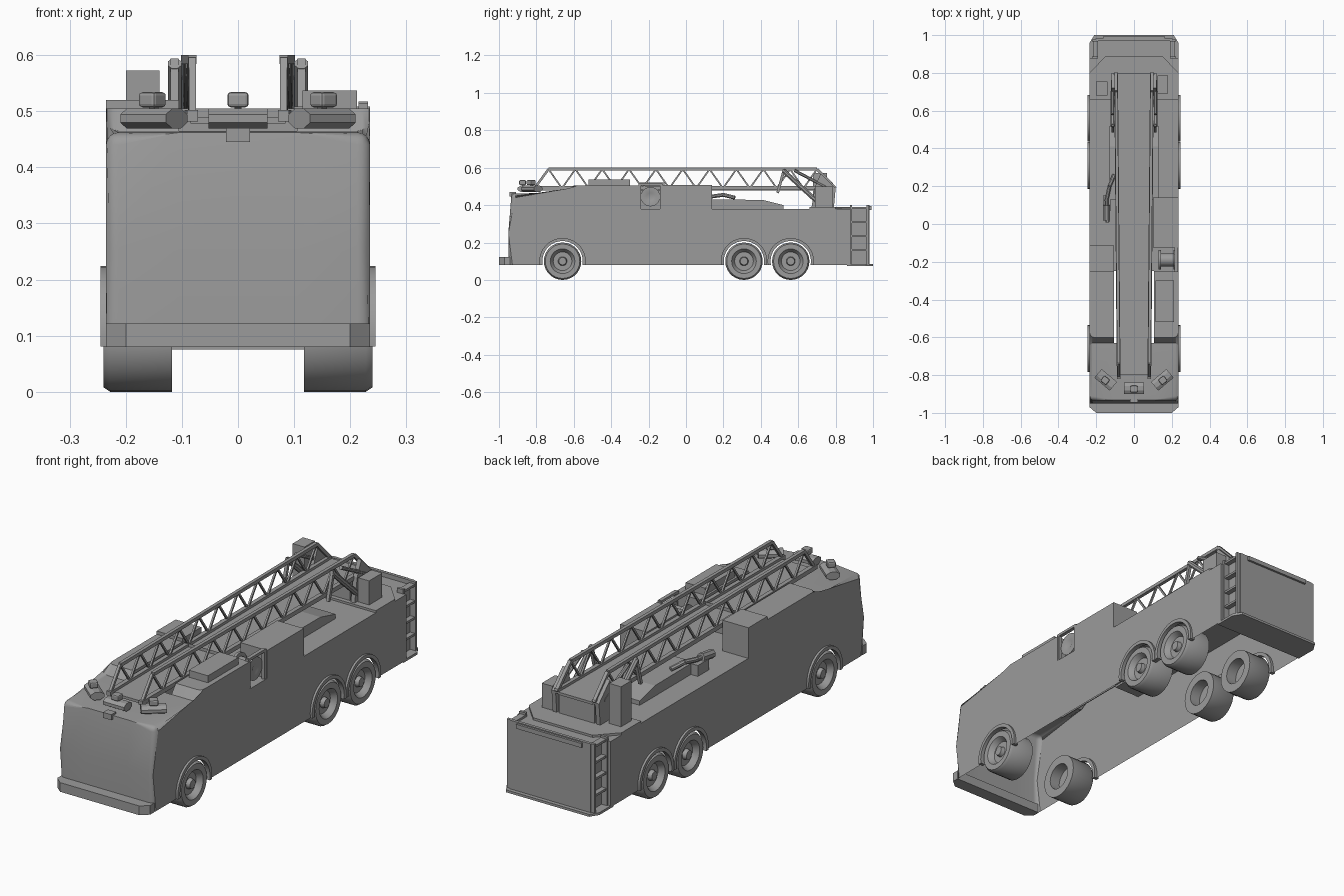
import bpy, bmesh, math
from mathutils import Vector, Matrix

if "Cube" in bpy.data.objects:
    bpy.data.objects.remove(bpy.data.objects["Cube"])

grey = bpy.data.materials.new("plain grey")
grey.use_nodes = True
grey.diffuse_color = (0.33, 0.33, 0.33, 1)
grey.node_tree.nodes["Principled BSDF"].inputs["Base Color"].default_value = grey.diffuse_color


def finish(name, bm, smooth=False):
    bmesh.ops.recalc_face_normals(bm, faces=bm.faces)
    mesh = bpy.data.meshes.new(name)
    bm.to_mesh(mesh)
    bm.free()
    mesh.materials.append(grey)
    ob = bpy.data.objects.new(name, mesh)
    bpy.context.collection.objects.link(ob)
    if smooth:
        bpy.ops.object.select_all(action='DESELECT')
        ob.select_set(True)
        bpy.context.view_layer.objects.active = ob
        bpy.ops.object.shade_smooth_by_angle(angle=math.radians(35))
    return ob


def box(name, x, y, z, bevel=0.0):
    bm = bmesh.new()
    bmesh.ops.create_cube(bm, size=1)
    for v in bm.verts:
        v.co = [a + (b - a) * (c + 0.5) for (a, b), c in zip((x, y, z), v.co)]
    if bevel:
        bmesh.ops.bevel(bm, geom=bm.edges[:], offset=bevel, segments=2, affect='EDGES', profile=0.5)
    return finish(name, bm)


def prism(name, pts, axis, a, b, smooth=False):
    """Extrude a 2D outline along an axis from a to b."""
    def at(p, t):
        return (t, p[0], p[1]) if axis == 'x' else (p[0], p[1], t)
    bm = bmesh.new()
    face = bm.faces.new([bm.verts.new(at(p, a)) for p in pts])
    top = bmesh.ops.extrude_face_region(bm, geom=[face])['geom']
    shift = Vector(at((0, 0), b - a))
    bmesh.ops.translate(bm, vec=shift, verts=[g for g in top if isinstance(g, bmesh.types.BMVert)])
    return finish(name, bm, smooth)


def bar(name, p, q, w, sides=4):
    p, q = Vector(p), Vector(q)
    bm = bmesh.new()
    bmesh.ops.create_cone(bm, cap_ends=True, segments=sides, radius1=w, radius2=w, depth=(q - p).length)
    turn = (q - p).to_track_quat('Z', 'Y').to_matrix().to_4x4()
    spin = Matrix.Rotation(math.pi / sides, 4, 'Z')
    bm.transform(Matrix.Translation((p + q) / 2) @ turn @ spin)
    return finish(name, bm, sides > 6)


def lathe_x(name, profile, y, z, steps=28):
    """Spin an (x, radius) profile about an axis running along x."""
    bm = bmesh.new()
    vs = [bm.verts.new((x, 0, r)) for x, r in profile]
    es = [bm.edges.new(pair) for pair in zip(vs, vs[1:])]
    bmesh.ops.spin(bm, geom=vs + es, axis=(1, 0, 0), cent=(0, 0, 0), angle=math.tau, steps=steps)
    bmesh.ops.remove_doubles(bm, verts=bm.verts, dist=1e-5)
    bmesh.ops.translate(bm, vec=(0, y, z), verts=bm.verts)
    return finish(name, bm, True)


def arc(cy, cz, r, a0, a1, n=20):
    return [(cy + r * math.cos(a0 + (a1 - a0) * i / n), cz + r * math.sin(a0 + (a1 - a0) * i / n))
            for i in range(n + 1)]


HALF, SLOT, LOW, DECK, ROOF = 0.235, 0.105, 0.08, 0.38, 0.505
AXLES = (-0.66, 0.31, 0.56)
sides = ((1, "left"), (-1, "right"))

# Body shell: open below, arched side walls, roof slot under the ladder
upper = [(-0.95, LOW), (-0.95, 0.25), (-0.933, 0.462), (-0.63, 0.465), (-0.6, ROOF),
         (-0.25, ROOF), (-0.25, DECK), (0.88, DECK), (0.88, LOW)]
dip = math.asin(0.02 / 0.11)
arches = [p for y in reversed(AXLES) for p in arc(y, 0.1, 0.11, -dip, math.pi + dip)]
bm = bmesh.new()
cols = [[bm.verts.new((x, *p)) for p in upper] for x in (-HALF, -SLOT, SLOT, HALF)]
for i in range(len(upper) - 1):
    for k in range(3):
        if not (k == 1 and i in (3, 4)):
            bm.faces.new((cols[k][i], cols[k + 1][i], cols[k + 1][i + 1], cols[k][i + 1]))
for k in (0, 3):
    bm.faces.new(cols[k] + [bm.verts.new((cols[k][0].co.x, *p)) for p in arches])
bm.edges.ensure_lookup_table()
round_edges = []
for e in bm.edges:
    a, b = e.verts[0].co, e.verts[1].co
    along = abs(a.x - b.x) < 1e-4 and abs(a.x) > 0.2 and len(e.link_faces) == 2
    front = max(a.y, b.y) < -0.55 and max(a.z, b.z) > 0.2
    brow = a.y < -0.93 and b.y < -0.93 and min(a.z, b.z) > 0.45
    if brow or (along and front):
        round_edges.append(e)
bmesh.ops.bevel(bm, geom=round_edges, offset=0.022, segments=4, affect='EDGES', profile=0.5)
finish("body_shell", bm, True)

# Walls of the roof slot
for s, n in sides:
    prism(n + "_slot_wall", [(-0.63, 0.465), (-0.6, ROOF), (-0.25, ROOF), (-0.25, DECK), (-0.63, DECK)],
          'x', s * SLOT, s * (SLOT + 0.004))

# Front bumper and rear step
prism("front_bumper", [(-HALF, -0.94), (-HALF, -0.97), (-0.2, -1), (0.2, -1), (HALF, -0.97), (HALF, -0.94)],
      'z', LOW, 0.122)
prism("rear_step", [(-HALF, 0.86), (HALF, 0.86), (HALF, 0.96), (0.21, 1), (-0.21, 1), (-HALF, 0.96)],
      'z', 0.075, 0.086)

# Wheels and wheel arches
tyre = [(0.118, 0.06), (0.118, 0.1), (0.228, 0.1), (0.24, 0.092), (0.24, 0.066), (0.232, 0.06),
        (0.215, 0.05), (0.215, 0.024), (0.233, 0.02), (0.233, 0)]
disc = [(0.17, 0), (0.17, 0.06), (0.118, 0.06)]
for y in AXLES:
    for s, n in sides:
        lathe_x(n + "_wheel", [(s * x, r) for x, r in disc + tyre[1:]], y, 0.1)
        ring = arc(y, 0.1, 0.124, -0.16, math.pi + 0.16) + arc(y, 0.1, 0.108, math.pi + 0.18, -0.18)
        prism(n + "_wheel_arch", ring, 'x', s * 0.222, s * 0.245, True)

# Upper side lockers and roof vent
box("left_locker", (0.1, HALF), (-0.125, 0.14), (0.37, 0.508))
box("right_locker", (-HALF, -0.105), (-0.252, -0.115), (0.37, 0.52))
box("roof_vent", (0.115, 0.212), (-0.52, -0.3), (0.5, 0.537))

# Hose reel between the cab and the left locker
lathe_x("hose_reel", [(0.13, 0), (0.13, 0.052), (0.142, 0.052), (0.142, 0.035), (0.208, 0.035),
                      (0.208, 0.052), (0.22, 0.052), (0.22, 0.02), (0.21, 0)], -0.19, 0.445, 20)
for y in (-0.248, -0.132):
    box("reel_post", (0.215, 0.232), (y - 0.007, y + 0.007), (DECK, 0.515))
box("reel_top_bar", (0.215, 0.232), (-0.25, -0.13), (0.505, 0.517))

# Raised hose bed on the deck
prism("hose_bed", [(0.13, DECK), (0.13, 0.43), (0.41, 0.428), (0.52, 0.4), (0.52, DECK)], 'x', -0.13, 0.13)

# Water cannon
path = [(-0.14, 0.01, 0.43), (-0.145, 0.13, 0.445), (-0.13, 0.2, 0.455), (-0.105, 0.26, 0.44)]
for p, q in zip(path, path[1:]):
    bar("cannon_pipe", p, q, 0.011, 8)
bar("cannon_nozzle", (-0.145, 0.02, 0.43), (-0.145, 0.1, 0.442), 0.02, 8)
box("cannon_base", (-0.165, -0.125), (0.07, 0.15), (DECK, 0.43))

# Turntable plate and control pedestals
prism("turntable_plate", [(-HALF, 0.66), (HALF, 0.66), (HALF, 0.8), (0.15, 0.89), (-0.15, 0.89), (-HALF, 0.8)],
      'z', DECK, 0.39)
box("left_pedestal", (0.125, 0.18), (0.69, 0.785), (DECK, 0.5))
box("right_pedestal", (-0.2, -0.14), (0.68, 0.755), (DECK, 0.573))
box("turntable_mount", (-0.09, 0.09), (0.68, 0.79), (DECK, 0.49))

# Ladder: floor, rails and zigzag bracing
box("ladder_floor", (-0.085, 0.085), (-0.8, 0.8), (0.478, 0.49))


def rail_x(y):
    return 0.081 + 0.014 * (y + 0.8) / 1.6


for s, n in sides:
    def at(y, z):
        return (s * rail_x(y), y, z)
    bar(n + "_lower_rail", at(-0.82, 0.492), at(0.8, 0.492), 0.014)
    bar(n + "_upper_rail", at(-0.735, 0.592), at(0.7, 0.592), 0.011)
    bar(n + "_front_strut", at(-0.81, 0.49), at(-0.735, 0.592), 0.009)
    bar(n + "_rear_strut", at(0.7, 0.592), at(0.8, 0.49), 0.011)
    count = 20
    for i in range(count):
        y0 = -0.735 + 1.435 * i / count
        y1 = -0.735 + 1.435 * (i + 1) / count
        z0, z1 = (0.592, 0.49) if i % 2 == 0 else (0.49, 0.592)
        bar(n + "_brace", at(y0, z0), at(y1, z1), 0.006)
    # Lifting ram, hinge arm and bracket
    bar(n + "_lift_ram", (s * 0.113, 0.52, 0.585), (s * 0.113, 0.7, 0.42), 0.013, 8)
    bar(n + "_lift_rod", (s * 0.113, 0.58, 0.585), (s * 0.113, 0.76, 0.49), 0.009, 8)
    bar(n + "_hinge_arm", (s * 0.113, 0.49, 0.465), (s * 0.113, 0.525, 0.592), 0.01)
    prism(n + "_mount_bracket", [(0.67, DECK), (0.69, 0.5), (0.72, 0.57), (0.8, 0.49), (0.79, DECK)],
          'x', s * 0.1, s * 0.12)

# Rear body, tail panel and corner ladders
box("rear_body", (-0.195, 0.195), (0.87, 0.97), (LOW, 0.38))
box("tail_panel", (-0.205, 0.205), (0.968, 0.982), (LOW, 0.4))
box("tail_top_rail", (-0.165, 0.165), (0.975, 0.992), (0.375, 0.395))
for s, n in sides:
    for y in (0.882, 0.972):
        box(n + "_step_rail", sorted((s * 0.19, s * 0.222)), (y - 0.006, y + 0.006), (LOW, 0.4))
    for z in (0.16, 0.235, 0.31, 0.385):
        box(n + "_step_rung", sorted((s * 0.19, s * 0.218)), (0.88, 0.972), (z - 0.005, z + 0.005))

# Roof beacons with small lamps, and the front marker box
for x, y, deg in ((0, -0.87, 0), (0.15, -0.825, 40), (-0.15, -0.825, -40)):
    turn = Matrix.Translation((x, y, 0)) @ Matrix.Rotation(math.radians(deg), 4, 'Z')
    body = bar("beacon_bar", (-0.053, 0, 0.487), (0.053, 0, 0.487), 0.019, 8)
    body.data.transform(Matrix.Diagonal((1, 1.7, 1, 1)))
    lamp = box("beacon_lamp", (-0.019, 0.019), (-0.022, 0.014), (0.507, 0.534), 0.006)
    stem = box("beacon_stem", (-0.006, 0.006), (-0.006, 0.006), (0.49, 0.51))
    for ob in (body, lamp, stem):
        ob.data.transform(turn)
box("front_marker", (-0.021, 0.021), (-0.945, -0.91), (0.445, 0.47))
